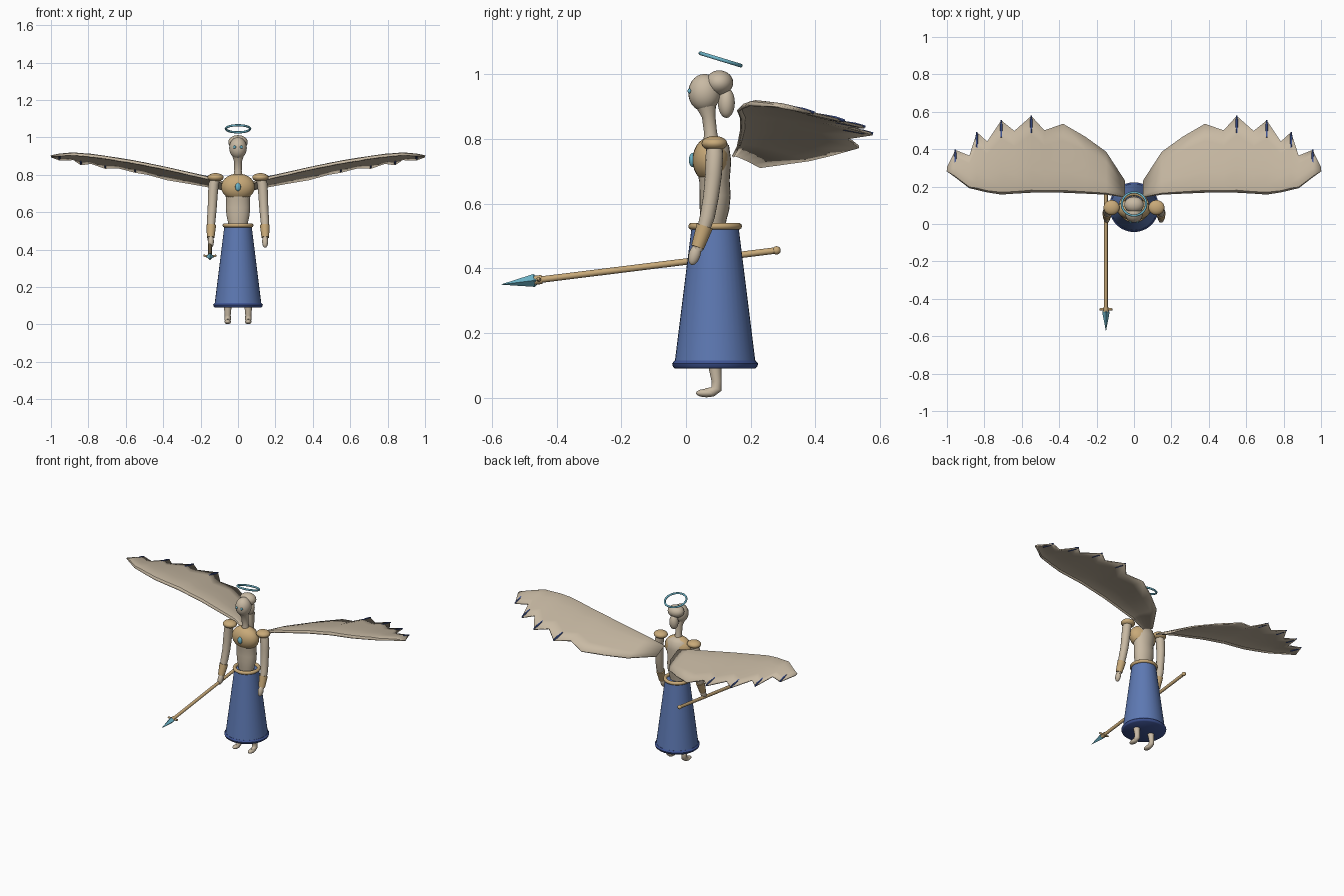
import bpy, bmesh, math
from mathutils import Vector

if "Cube" in bpy.data.objects:
    bpy.data.objects.remove(bpy.data.objects["Cube"])


def mat(name, rgb):
    m = bpy.data.materials.new(name)
    m.diffuse_color = (*rgb, 1)
    m.use_nodes = True
    m.node_tree.nodes["Principled BSDF"].inputs["Base Color"].default_value = m.diffuse_color
    return m


CREAM = mat("cream", (0.58, 0.49, 0.37))
GOLD = mat("gold", (0.58, 0.40, 0.19))
BLUE = mat("blue", (0.11, 0.19, 0.45))
NAVY = mat("dark blue", (0.05, 0.09, 0.30))
CYAN = mat("light blue", (0.15, 0.45, 0.57))


def finish(bm, name, m, angle=40):
    bmesh.ops.recalc_face_normals(bm, faces=bm.faces)
    me = bpy.data.meshes.new(name)
    bm.to_mesh(me)
    bm.free()
    ob = bpy.data.objects.new(name, me)
    bpy.context.collection.objects.link(ob)
    me.materials.append(m)
    bpy.ops.object.select_all(action='DESELECT')
    ob.select_set(True)
    bpy.context.view_layer.objects.active = ob
    if angle:
        bpy.ops.object.shade_smooth_by_angle(angle=math.radians(angle))
    return ob


def ball(name, c, r, m, tilt=0):
    """Ellipsoid, tilted about x."""
    bm = bmesh.new()
    bmesh.ops.create_uvsphere(bm, u_segments=24, v_segments=14, radius=1)
    ob = finish(bm, name, m, 60)
    ob.location, ob.scale, ob.rotation_euler = c, r, (tilt, 0, 0)
    return ob


def tube(name, path, m, n=16, sx=1.0, angle=50):
    """Capped tube along (x, y, z, radius) points."""
    bm = bmesh.new()
    pts = [Vector(p[:3]) for p in path]
    rings = []
    for i, p in enumerate(path):
        d = (pts[min(i + 1, len(pts) - 1)] - pts[max(i - 1, 0)]).normalized()
        u = Vector((1, 0, 0))
        u = (u - d * u.dot(d)).normalized()
        v = d.cross(u)
        rings.append([bm.verts.new(pts[i] + p[3] * (sx * u * math.cos(a) + v * math.sin(a)))
                      for a in (2 * math.pi * k / n for k in range(n))])
    for a, b in zip(rings, rings[1:]):
        for k in range(n):
            bm.faces.new((a[k], a[(k + 1) % n], b[(k + 1) % n], b[k]))
    bm.faces.new(rings[0])
    bm.faces.new(rings[-1])
    return finish(bm, name, m, angle)


def ring(name, c, R, r, m, tilt=0, flat=1.0):
    bpy.ops.mesh.primitive_torus_add(major_radius=R, minor_radius=r, major_segments=40,
                                     minor_segments=10, location=c, rotation=(tilt, 0, 0))
    ob = bpy.context.object
    ob.name = name
    ob.scale.z = flat
    ob.data.materials.append(m)
    bpy.ops.object.shade_smooth_by_angle(angle=math.radians(60))
    return ob


# Skirt, hem and belt
CY = 0.09
tube("skirt", [(0, CY, .10, .126), (0, CY, .525, .073)], BLUE, 36)
tube("hem", [(0, CY, .09, .124), (0, CY, .095, .130), (0, CY, .105, .133), (0, CY, .115, .125)],
     NAVY, 36)
ring("belt", (0, CY, .53), .072, .011, GOLD)

# Torso, breastplate and gem
tube("torso", [(0, .085, .51, .035), (0, .085, .55, .040), (0, .088, .585, .046),
               (0, .09, .625, .048), (0, .088, .67, .047), (0, .085, .73, .055),
               (0, .085, .78, .048), (0, .085, .80, .022)], CREAM, 24, 1.35, 70)
ball("breastplate", (0, .078, .735), (.09, .058, .072), GOLD)
ball("chest_gem", (0, .02, .735), (.015, .011, .022), CYAN)

# Neck, head, hair and eyes
tube("neck", [(0, .078, .78, .026), (0, .076, .82, .020), (0, .07, .87, .021),
              (0, .062, .905, .032)], CREAM, 20, 1, 70)
ball("head", (0, .057, .943), (.047, .050, .058), CREAM)
ball("hair_bun", (0, .103, .974), (.052, .043, .038), CREAM)
ball("hair_tail", (0, .125, .912), (.028, .026, .047), CREAM)
ring("halo", (0, .107, 1.046), .065, .006, CYAN, math.radians(-17))

for s, side in ((-1, "right"), (1, "left")):
    ball(side + "_eye", (s * .018, .011, .948), (.008, .006, .008), CYAN)
    # Shoulder guard, arm, bracer and hand
    ball(side + "_shoulder_guard", (s * .12, .088, .786), (.043, .040, .023), GOLD)
    tube(side + "_arm", [(s * .118, .088, .79, .024), (s * .13, .088, .75, .027),
                         (s * .135, .085, .69, .026), (s * .138, .077, .62, .024),
                         (s * .143, .066, .56, .023), (s * .146, .045, .49, .018),
                         (s * .146, .036, .455, .014)], CREAM, 16, 1, 70)
    tube(side + "_bracer", [(s * .143, .058, .53, .026), (s * .146, .036, .465, .020)], GOLD, 16)
    ball(side + "_hand", (s * .145, .027, .443), (.016, .018, .034), CREAM, -.3)
    # Leg and foot
    tube(side + "_leg", [(s * .055, .09, .15, .021), (s * .055, .09, .09, .020),
                         (s * .055, .095, .05, .016), (s * .055, .095, .028, .017),
                         (s * .055, .082, .018, .015), (s * .055, .06, .015, .014)],
         CREAM, 14, 1, 70)
    ball(side + "_foot", (s * .055, .063, .014), (.017, .032, .013), CREAM)

# Spear: shaft, pommel, collar, guard and faceted blade
X = -.15


def on_spear(y):
    return (X, y, .35 + (y + .57) * .124)


tube("spear_shaft", [(*on_spear(-.48), .010), (*on_spear(.28), .010)], GOLD, 12)
ball("spear_pommel", on_spear(.28), (.013, .013, .013), GOLD)
tube("spear_collar", [(*on_spear(-.47), .014), (*on_spear(-.445), .014)], GOLD, 12)
gz = on_spear(-.455)
for s in (-1, 1):
    tube("spear_guard", [(X, gz[1], gz[2], .007), (X + s * .02, gz[1], gz[2] + .001, .007),
                         (X + s * .034, gz[1] - .002, gz[2] + .004, .005)], GOLD, 8)
    
tube("spear_blade", [(*on_spear(-.57), .0008), (*on_spear(-.47), .020), (*on_spear(-.46), .012)],
     CYAN, 4, 1, 0)

# Wings: stations of x, leading y and z, trailing y and z
WING = [(.05, .145, .75, .23, .713), (.15, .16, .785, .385, .735), (.26, .165, .81, .465, .755),
        (.38, .17, .838, .535, .775), (.48, .17, .858, .50, .803), (.55, .17, .872, .577, .815),
        (.64, .165, .886, .497, .838), (.71, .16, .898, .553, .836), (.785, .172, .907, .44, .862),
        (.84, .185, .912, .49, .855), (.88, .195, .914, .365, .882), (.955, .253, .908, .395, .880),
        (1.0, .285, .90, .30, .897)]
# Chord position and arch, giving a rounded drooping front edge
CHORD = [(0, -.012), (.03, 0), (.12, .007), (.3, .010), (.5, .009), (.75, .005), (1, 0)]


def wing(s, name):
    bm = bmesh.new()
    rows = []
    for x, yl, zl, yt, zt in WING:
        k = min(1, (yt - yl) / .2)
        rows.append([bm.verts.new((s * x, yl + (yt - yl) * t, zl + (zt - zl) * t + h * k))
                     for t, h in CHORD])
    for a, b in zip(rows, rows[1:]):
        for i in range(len(CHORD) - 1):
            f = (a[i], b[i], b[i + 1], a[i + 1])
            bm.faces.new(f)
    ob = finish(bm, name, CREAM, 35)
    mod = ob.modifiers.new("thickness", 'SOLIDIFY')
    mod.thickness, mod.offset = .008, 0


for s, side in ((-1, "right"), (1, "left")):
    wing(s, side + "_wing")
    # Dark feather tips
    for i in (5, 7, 9, 11):
        x, yl, zl, yt, zt = WING[i]
        slope = (zt - zl) / (yt - yl)
        tube(side + "_feather_tip",
             [(s * x, yt + .002, zt + .002, .004),
              (s * x, yt - .03, zt + .003 - .03 * slope, .008),
              (s * x, yt - .09, zt + .004 - .09 * slope, .006)], NAVY, 6, 1, 30)
